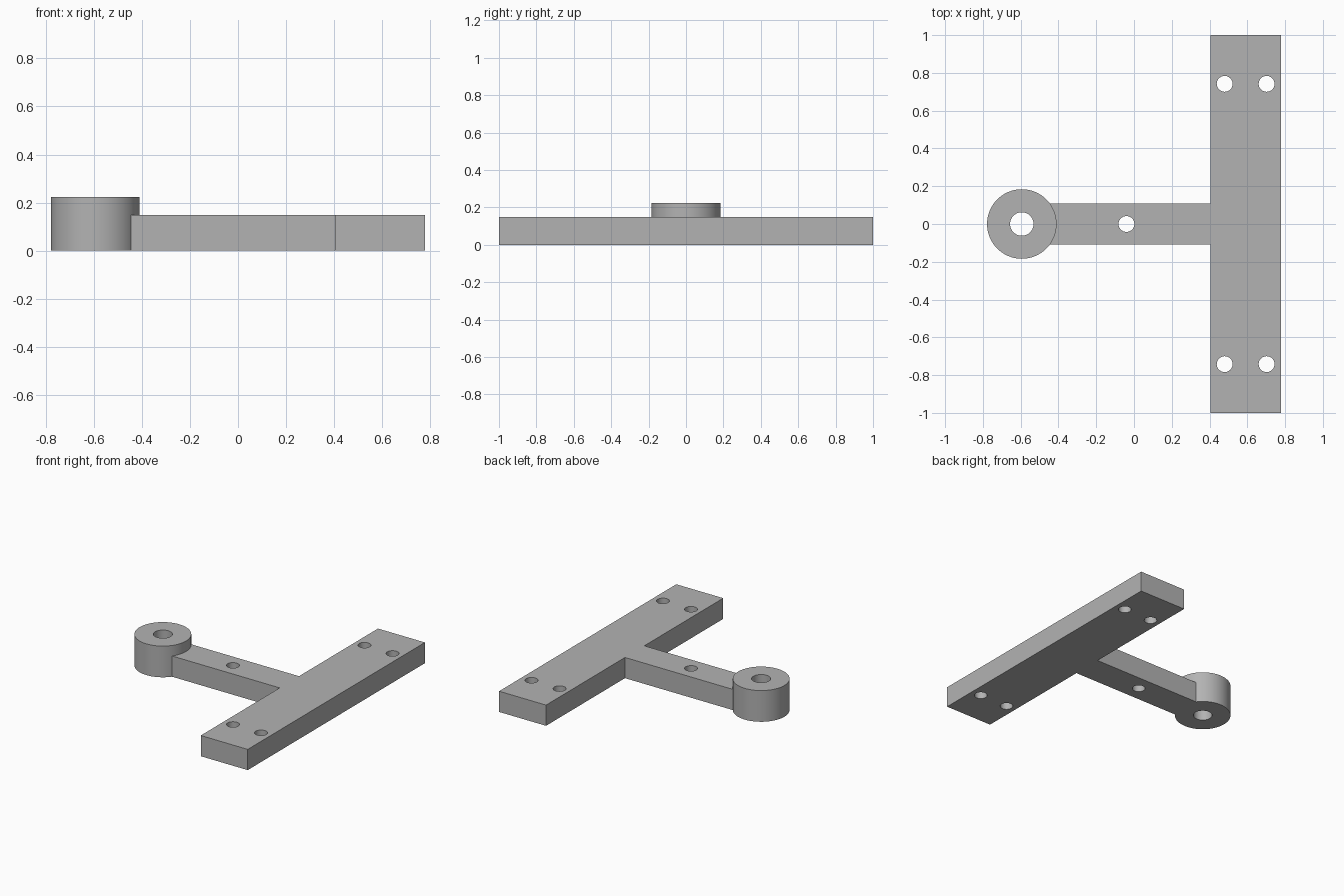
import bpy
import bmesh
import math
from mathutils import Matrix

cube = bpy.data.objects.get("Cube")
if cube:
    bpy.data.objects.remove(cube, do_unlink=True)

PLATE_H, BOSS_H = 0.148, 0.223
BOSS_X, BOSS_R = -0.594, 0.184
BAR_X0, BAR_X1 = 0.406, 0.777
ARM_W = 0.109

grey = bpy.data.materials.new("plain grey")
grey.use_nodes = True
colour = (0.45, 0.45, 0.45, 1)
grey.diffuse_color = colour
grey.node_tree.nodes["Principled BSDF"].inputs["Base Color"].default_value = colour


def make_object(name, bm):
    bmesh.ops.recalc_face_normals(bm, faces=bm.faces)
    mesh = bpy.data.meshes.new(name)
    bm.to_mesh(mesh)
    bm.free()
    mesh.materials.append(grey)
    obj = bpy.data.objects.new(name, mesh)
    bpy.context.collection.objects.link(obj)
    return obj


def cylinders(name, spots, z0, z1):
    """One mesh holding an upright cylinder for each (x, y, radius)."""
    bm = bmesh.new()
    for x, y, r in spots:
        bmesh.ops.create_cone(bm, cap_ends=True, segments=64, radius1=r, radius2=r,
                              depth=z1 - z0,
                              matrix=Matrix.Translation((x, y, (z0 + z1) / 2)))
    return make_object(name, bm)


def combine(target, tool, operation):
    mod = target.modifiers.new(operation.lower(), 'BOOLEAN')
    mod.operation = operation
    mod.solver = 'EXACT'
    mod.object = tool
    bpy.ops.object.select_all(action='DESELECT')
    target.select_set(True)
    bpy.context.view_layer.objects.active = target
    bpy.ops.object.modifier_apply(modifier=mod.name)
    bpy.data.objects.remove(tool, do_unlink=True)


# T-shaped plate: half outline mirrored in y, then extruded
half = [(BAR_X1, -1), (BAR_X1, 1), (BAR_X0, 1), (BAR_X0, ARM_W), (BOSS_X + 0.1, ARM_W)]
outline = half[1:] + [(x, -y) for x, y in reversed(half[1:])]
bm = bmesh.new()
base = bm.faces.new([bm.verts.new((x, y, 0)) for x, y in outline])
top = bmesh.ops.extrude_face_region(bm, geom=[base])["geom"]
bmesh.ops.translate(bm, vec=(0, 0, PLATE_H),
                    verts=[v for v in top if isinstance(v, bmesh.types.BMVert)])
bracket = make_object("t_bracket", bm)

# Raised round boss at the end of the arm
combine(bracket, cylinders("boss", [(BOSS_X, 0, BOSS_R)], 0, BOSS_H), 'UNION')

# Boss bore, arm hole and four bar mounting holes
holes = [(BOSS_X, 0, 0.062), (-0.04, 0, 0.042)]
holes += [(x, y, 0.042) for x in (0.48, 0.702) for y in (-0.742, 0.742)]
combine(bracket, cylinders("hole_cutter", holes, -0.1, 0.4), 'DIFFERENCE')

bpy.ops.object.shade_smooth_by_angle(angle=math.radians(30))
